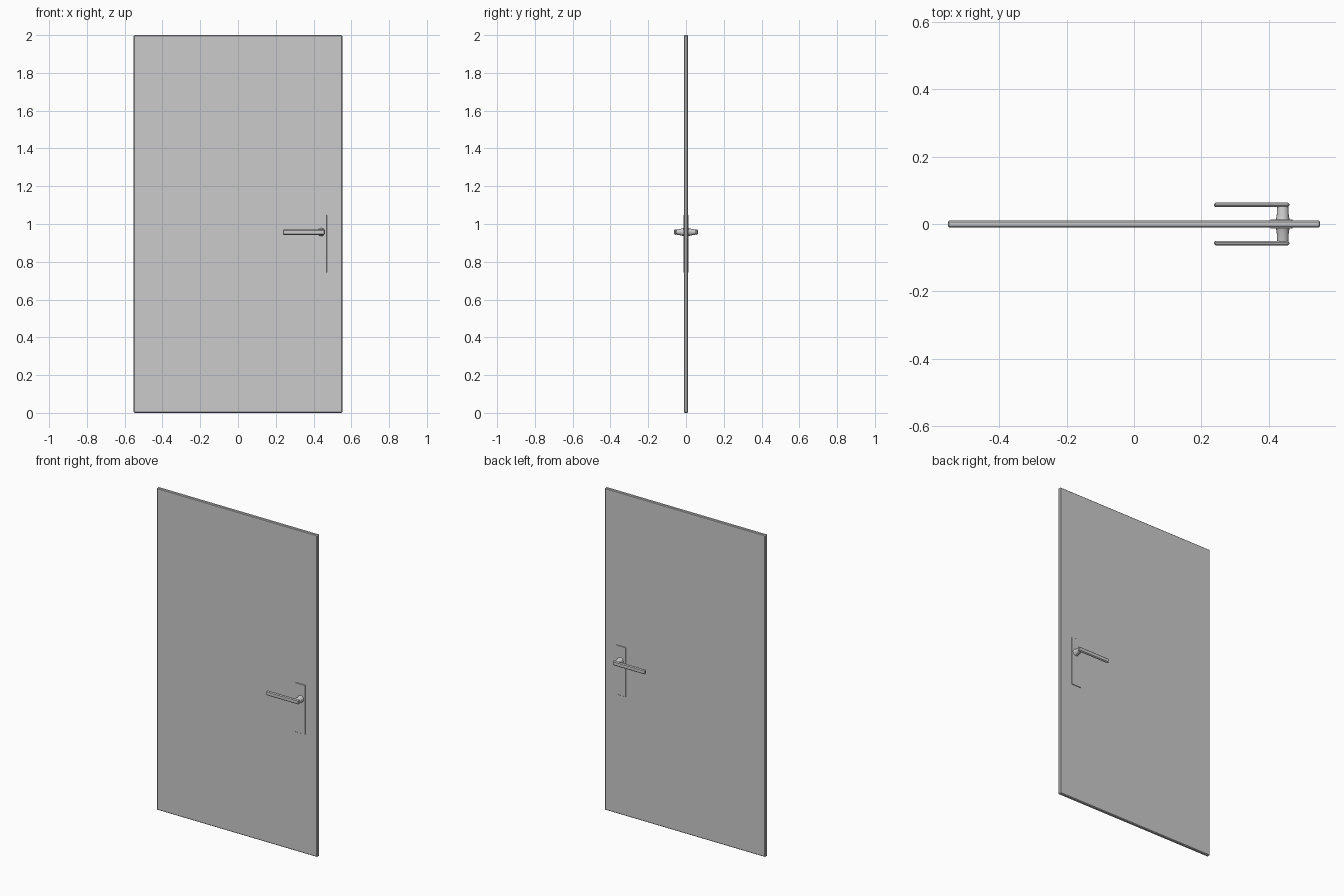
import bpy, bmesh, math

if "Cube" in bpy.data.objects:
    bpy.data.objects.remove(bpy.data.objects["Cube"])


def bevelled_box(name, x, y, z, bevel, segments=1):
    """Box from (min, max) ranges with softened edges."""
    bpy.ops.mesh.primitive_cube_add(
        size=1, location=[(a + b) / 2 for a, b in (x, y, z)])
    ob = bpy.context.object
    ob.name = name
    ob.scale = [b - a for a, b in (x, y, z)]
    bpy.ops.object.transform_apply(location=False, rotation=False, scale=True)
    if bevel:
        mod = ob.modifiers.new("soft_edges", 'BEVEL')
        mod.width, mod.segments = bevel, segments
    return ob


def neck(name, side, cx, cz, profile, sides=16):
    """Round spindle along y, flared where it meets the plate."""
    bm = bmesh.new()
    rings = [[bm.verts.new((cx + rx * math.cos(math.tau * i / sides), side * y,
                            cz + rz * math.sin(math.tau * i / sides)))
              for i in range(sides)] for y, rx, rz in profile]
    for a, b in zip(rings, rings[1:]):
        for i in range(sides):
            j = (i + 1) % sides
            bm.faces.new((a[i], a[j], b[j], b[i]))
    bm.faces.new(rings[0])
    bm.faces.new(rings[-1])
    bmesh.ops.recalc_face_normals(bm, faces=bm.faces)
    me = bpy.data.meshes.new(name)
    bm.to_mesh(me)
    bm.free()
    ob = bpy.data.objects.new(name, me)
    bpy.context.collection.objects.link(ob)
    bpy.ops.object.select_all(action='DESELECT')
    ob.select_set(True)
    bpy.context.view_layer.objects.active = ob
    bpy.ops.object.shade_smooth_by_angle(angle=math.radians(35))


# Door leaf
bevelled_box("door_leaf", (-0.552, 0.552), (-0.01, 0.01), (0, 2), 0.004)

# Handle set on each face
for side, label in ((-1, "front"), (1, "back")):
    def span(a, b):
        return tuple(sorted((side * a, side * b)))

    # Backplate
    bevelled_box(label + "_backplate", (0.404, 0.47), span(0.008, 0.014),
                 (0.742, 1.048), 0.001)
    # Neck
    neck(label + "_handle_neck", side, 0.441, 0.957,
         [(0.012, 0.021, 0.022), (0.018, 0.019, 0.020),
          (0.030, 0.0175, 0.017), (0.052, 0.0175, 0.013)])
    # Lever
    bevelled_box(label + "_handle_lever", (0.237, 0.461), span(0.050, 0.064),
                 (0.943, 0.971), 0.005)
